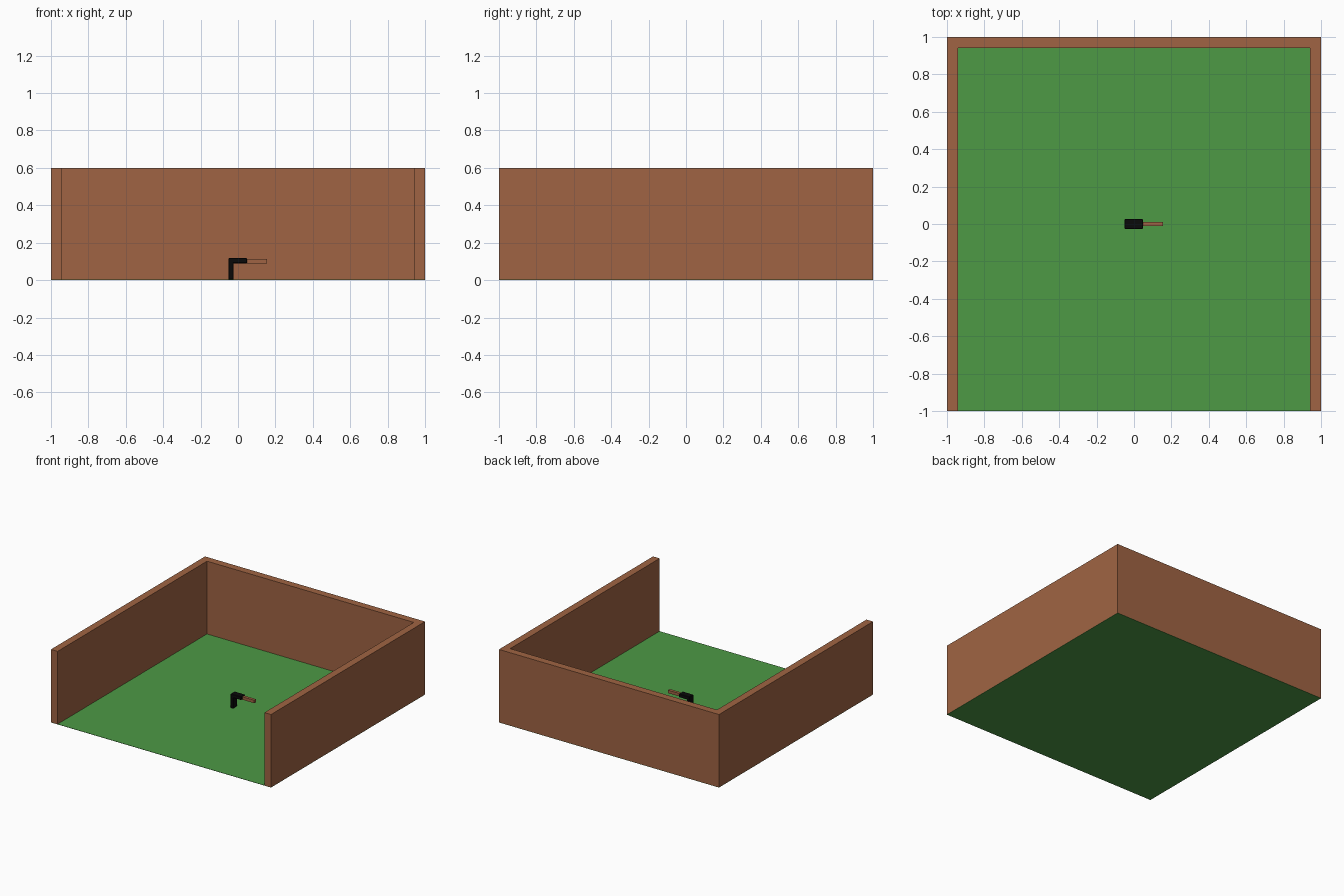
import bpy, bmesh

if "Cube" in bpy.data.objects:
    bpy.data.objects.remove(bpy.data.objects["Cube"])


def material(name, rgb):
    m = bpy.data.materials.new(name)
    m.diffuse_color = (*rgb, 1)
    m.use_nodes = True
    m.node_tree.nodes["Principled BSDF"].inputs["Base Color"].default_value = m.diffuse_color
    return m


BROWN = material("brown_brick", (0.35, 0.127, 0.056))
GREEN = material("grass_green", (0.075, 0.319, 0.06))
BLACK = material("black_metal", (0.003, 0.003, 0.003))


def prism(name, points, axis, lo, hi, mat):
    """Extrude a flat outline along z or y."""
    bm = bmesh.new()
    place = (lambda a, b, d: (a, b, d)) if axis == "z" else (lambda a, b, d: (a, d, b))
    face = bm.faces.new([bm.verts.new(place(a, b, lo)) for a, b in points])
    top = bmesh.ops.extrude_face_region(bm, geom=[face])["geom"]
    shift = (0, 0, hi - lo) if axis == "z" else (0, hi - lo, 0)
    bmesh.ops.translate(bm, vec=shift, verts=[g for g in top if isinstance(g, bmesh.types.BMVert)])
    bmesh.ops.recalc_face_normals(bm, faces=bm.faces)
    me = bpy.data.meshes.new(name)
    bm.to_mesh(me)
    bm.free()
    me.materials.append(mat)
    ob = bpy.data.objects.new(name, me)
    bpy.context.collection.objects.link(ob)
    return ob


def rect(a0, a1, b0, b1):
    return [(a0, b0), (a1, b0), (a1, b1), (a0, b1)]


# Grass floor
prism("grass_floor", rect(-1, 1, -1, 1), "z", 0, 0.002, GREEN)

# Two side walls and the back wall; the front is open
for side, x0, x1 in (("left", -1, -0.94), ("right", 0.94, 1)):
    prism(side + "_wall", rect(x0, x1, -1, 1), "z", 0.001, 0.6, BROWN)
prism("back_wall", rect(-0.94, 0.94, 0.94, 1), "z", 0.001, 0.6, BROWN)

# Black L-shaped body: upright grip and level top
outline = [(-0.05, 0.002), (-0.025, 0.002), (-0.025, 0.09),
           (0.048, 0.09), (0.048, 0.118), (-0.05, 0.118)]
body = prism("grip_body", outline, "y", -0.026, 0.026, BLACK)
bevel = body.modifiers.new("soft_edges", "BEVEL")
bevel.width = 0.003

# Brown barrel
prism("barrel", rect(0.046, 0.156, 0.09, 0.114), "y", -0.012, 0.012, BROWN)
